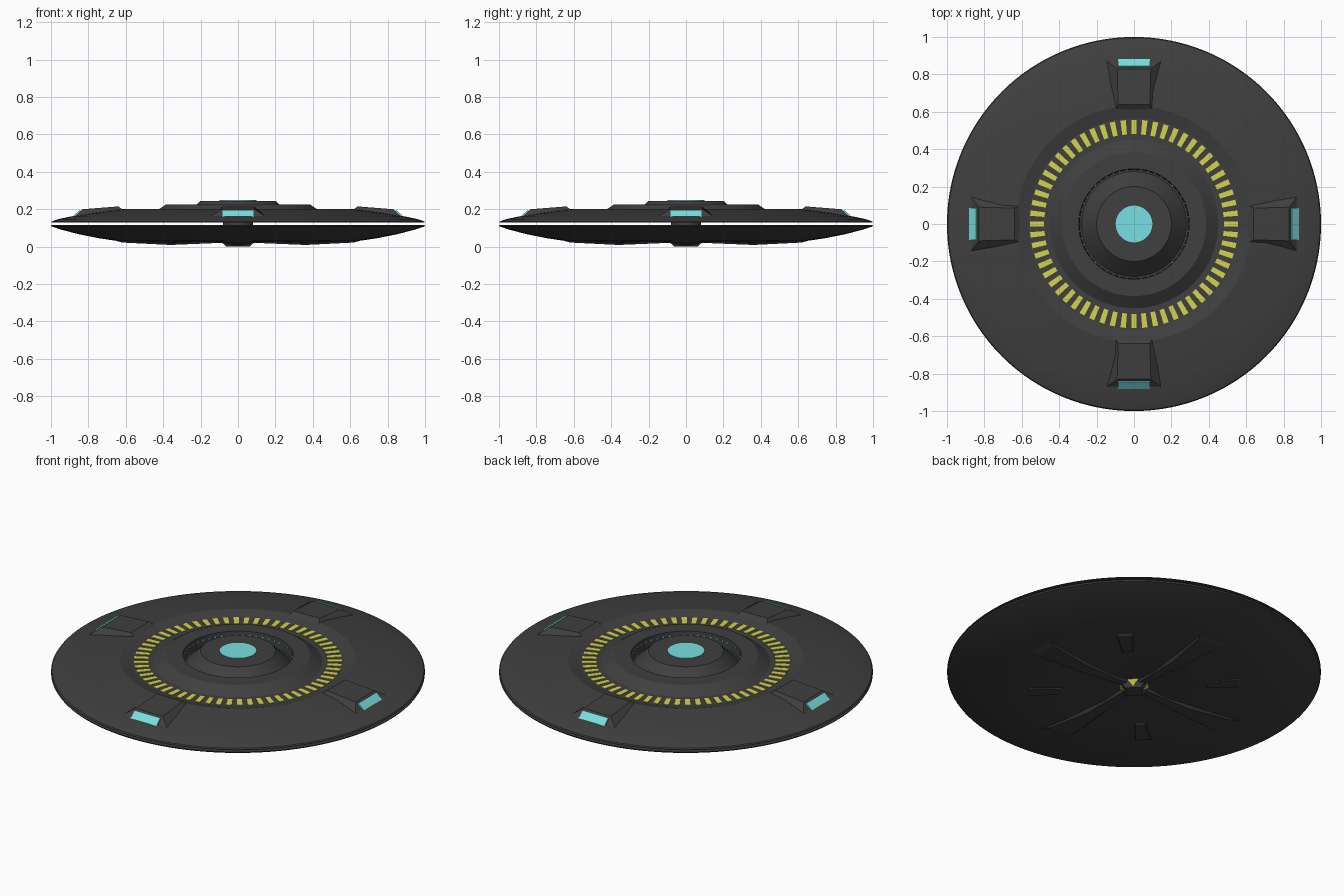
import bpy, bmesh, math
from mathutils import Matrix, Vector

cube = bpy.data.objects.get("Cube")
if cube:
    bpy.data.objects.remove(cube, do_unlink=True)


def material(name, rgb):
    m = bpy.data.materials.new(name)
    m.use_nodes = True
    m.diffuse_color = (*rgb, 1)
    node = next(n for n in m.node_tree.nodes if n.type == 'BSDF_PRINCIPLED')
    node.inputs["Base Color"].default_value = (*rgb, 1)
    node.inputs["Roughness"].default_value = 0.6
    return m


DARK = material("dark grey hull", (0.05, 0.05, 0.05))
CYAN = material("cyan light", (0.19, 0.74, 0.76))
YELLOW = material("yellow marking", (0.66, 0.66, 0.075))


def finish(bm, name, mat, smooth=False):
    bmesh.ops.remove_doubles(bm, verts=bm.verts, dist=1e-5)
    bmesh.ops.recalc_face_normals(bm, faces=bm.faces)
    me = bpy.data.meshes.new(name)
    bm.to_mesh(me)
    bm.free()
    me.materials.append(mat)
    ob = bpy.data.objects.new(name, me)
    bpy.context.collection.objects.link(ob)
    if smooth:
        bpy.ops.object.select_all(action='DESELECT')
        ob.select_set(True)
        bpy.context.view_layer.objects.active = ob
        bpy.ops.object.shade_smooth_by_angle(angle=math.radians(14))
    return ob


def lathe(name, profile, mat, steps=128):
    """Turn an (r, z) profile about the vertical axis."""
    bm = bmesh.new()
    vs = [bm.verts.new((r, 0, z)) for r, z in profile]
    es = [bm.edges.new(p) for p in zip(vs, vs[1:])]
    bmesh.ops.spin(bm, geom=vs + es, cent=(0, 0, 0), axis=(0, 0, 1),
                   angle=math.tau, steps=steps)
    return finish(bm, name, mat, True)


def loft(bm, low, high, turn):
    """Closed solid between two matching outlines, turned about z."""
    rot = Matrix.Rotation(turn, 3, 'Z')
    a = [bm.verts.new(rot @ Vector(p)) for p in low]
    b = [bm.verts.new(rot @ Vector(p)) for p in high]
    bm.faces.new(a)
    bm.faces.new(b)
    for i in range(len(a)):
        j = (i + 1) % len(a)
        bm.faces.new((a[i], a[j], b[j], b[i]))


def radial(name, low, high, mat, count=4, start=0.0):
    """Repeat one solid around the centre."""
    bm = bmesh.new()
    for i in range(count):
        loft(bm, low, high, start + i * math.tau / count)
    return finish(bm, name, mat)


def strip(r0, w0, z0, r1, w1, z1):
    """Four-cornered outline along +x with half widths w0 and w1."""
    return [(r0, -w0, z0), (r1, -w1, z1), (r1, w1, z1), (r0, w0, z0)]


# Upper hull: rim, crest, trough, raised collar, groove and central dome
lathe("upper_hull", [
    (0, .128), (.9, .128), (1, .128), (.995, .135), (.96, .147), (.9, .16),
    (.8, .177), (.7, .191), (.63, .2), (.565, .182), (.45, .182),
    (.385, .225), (.295, .225), (.29, .165), (.28, .165), (.2, .245),
    (0, .245)], DARK)

# Lower hull: shallow bowl with a recessed centre
lathe("lower_hull", [
    (0, .115), (.9, .115), (1, .115), (.995, .107), (.95, .092), (.85, .066),
    (.75, .046), (.65, .031), (.5, .025), (.2, .022), (.1, .034),
    (0, .04)], DARK)

# Slim spindle joining the two hulls
lathe("spindle", [(0, .11), (.08, .11), (.08, .135), (0, .135)], DARK, 32)

# Central light and the small lights on the groove wall
lathe("centre_light", [(0, .244), (.098, .244), (.098, .248), (0, .248)], CYAN, 64)
radial("groove_lights", strip(.288, .004, .2, .295, .004, .2),
       strip(.288, .004, .208, .295, .004, .208), CYAN, 48)

# Ring of yellow dashes
radial("yellow_dashes", strip(.48, .0125, .18, .557, .0145, .18),
       strip(.48, .0125, .185, .557, .0145, .185), YELLOW, 60)

# Four pods with sloping sides, each with a front window
radial("pods", strip(.59, .11, .18, .89, .17, .145),
       strip(.64, .085, .215, .83, .09, .2), DARK)
bm = bmesh.new()
pane = [(.877, -.085, .155), (.877, .085, .155), (.839, .085, .19), (.839, -.085, .19)]
push = Vector((.007, 0, .006))
for i in range(4):
    loft(bm, pane, [Vector(p) + push for p in pane], i * math.tau / 4)
finish(bm, "pod_windows", CYAN)

# Flared ridges and shallow blades under the hull
bm = bmesh.new()
for i in range(4):
    turn = i * math.tau / 4
    loft(bm, strip(.05, .035, .045, .36, .06, .03),
         strip(.07, .018, .021, .36, .035, .009), turn)
    loft(bm, strip(.36, .06, .03, .70, .1, .045),
         strip(.36, .035, .009, .62, .07, .022), turn)
finish(bm, "belly_ridges", DARK)
radial("belly_blades", strip(.37, .035, .03, .58, .05, .035),
       strip(.39, .025, .019, .56, .04, .022), DARK, 4, math.pi / 4)

# Belly hub with a yellow triangle on each diagonal face
hub_low, hub_high = .043, .08
bm = bmesh.new()
loft(bm, strip(-hub_low, hub_low, 0, hub_low, hub_low, 0),
     strip(-hub_high, hub_high, .045, hub_high, hub_high, .045), math.pi / 4)
finish(bm, "belly_hub", DARK)
tri = [(.05, 0, .006), (.074, .03, .037), (.074, -.03, .037)]
radial("hub_triangles", tri, [(x + .003, y, z - .002) for x, y, z in tri],
       YELLOW, 4, math.pi / 4)
